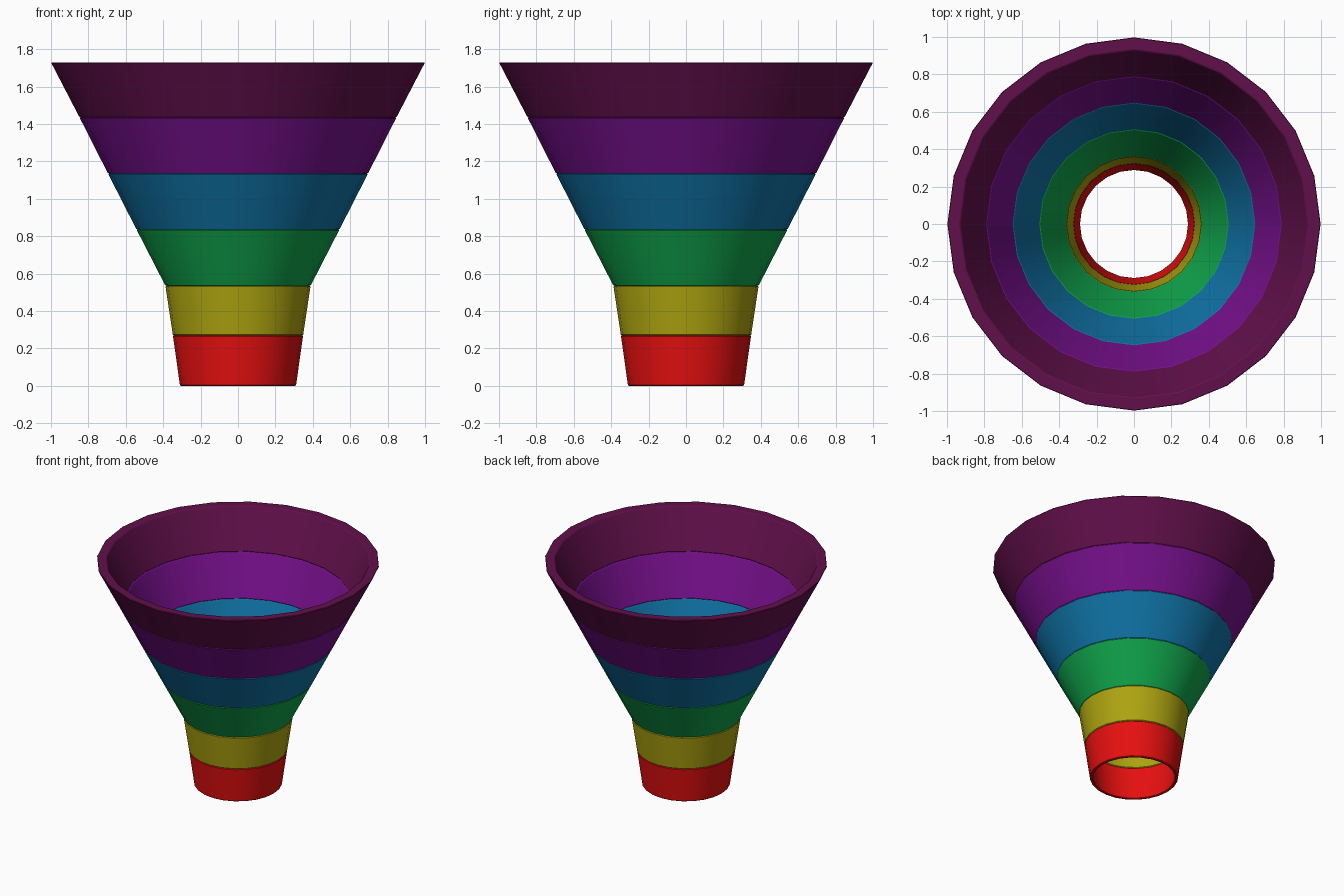
import bpy
import bmesh
from math import cos, sin, radians, tau

SIDES = 24
INNER = 0.93      # inner radius as a share of the outer radius

if "Cube" in bpy.data.objects:
    bpy.data.objects.remove(bpy.data.objects["Cube"], do_unlink=True)


def make_material(name, rgb):
    mat = bpy.data.materials.new(name)
    mat.use_nodes = True
    color = (*rgb, 1.0)
    mat.diffuse_color = color
    mat.node_tree.nodes["Principled BSDF"].inputs["Base Color"].default_value = color
    return mat


def make_ring(name, bottom, top, mat):
    """Hollow tapered ring between two (height, outer radius) levels."""
    (z0, r0), (z1, r1) = bottom, top
    profile = [(r0, z0), (r1, z1), (r1 * INNER, z1), (r0 * INNER, z0)]
    bm = bmesh.new()
    loops = [[bm.verts.new((r * cos(tau * i / SIDES), r * sin(tau * i / SIDES), z))
              for i in range(SIDES)] for r, z in profile]
    for k, lower in enumerate(loops):
        upper = loops[(k + 1) % len(loops)]
        for i in range(SIDES):
            j = (i + 1) % SIDES
            bm.faces.new((lower[i], lower[j], upper[j], upper[i]))
    bmesh.ops.recalc_face_normals(bm, faces=bm.faces)
    mesh = bpy.data.meshes.new(name)
    bm.to_mesh(mesh)
    bm.free()
    mesh.materials.append(mat)
    obj = bpy.data.objects.new(name, mesh)
    bpy.context.collection.objects.link(obj)

    # Smooth walls with crisp rims
    bpy.ops.object.select_all(action="DESELECT")
    obj.select_set(True)
    bpy.context.view_layer.objects.active = obj
    bpy.ops.object.shade_smooth_by_angle(angle=radians(30))

    # Fine chamfer that leaves a thin groove between neighbouring rings
    bevel = obj.modifiers.new("rim_chamfer", "BEVEL")
    bevel.width = 0.005
    bevel.segments = 1
    bevel.limit_method = "ANGLE"
    bevel.angle_limit = radians(40)


# Seam levels from the spout up to the mouth: (height, outer radius)
levels = [(0, 0.31), (0.27, 0.348), (0.535, 0.388), (0.835, 0.542),
          (1.135, 0.695), (1.435, 0.847), (1.73, 1.0)]

bands = [
    ("spout_lower_ring", "red", (0.80, 0.005, 0.005)),
    ("spout_upper_ring", "yellow", (0.42, 0.37, 0.005)),
    ("cone_first_ring", "green", (0.005, 0.37, 0.07)),
    ("cone_second_ring", "blue", (0.005, 0.17, 0.38)),
    ("cone_third_ring", "purple", (0.18, 0.005, 0.26)),
    ("mouth_ring", "plum", (0.12, 0.005, 0.07)),
]

for (name, color_name, rgb), bottom, top in zip(bands, levels, levels[1:]):
    make_ring(name, bottom, top, make_material(color_name, rgb))
